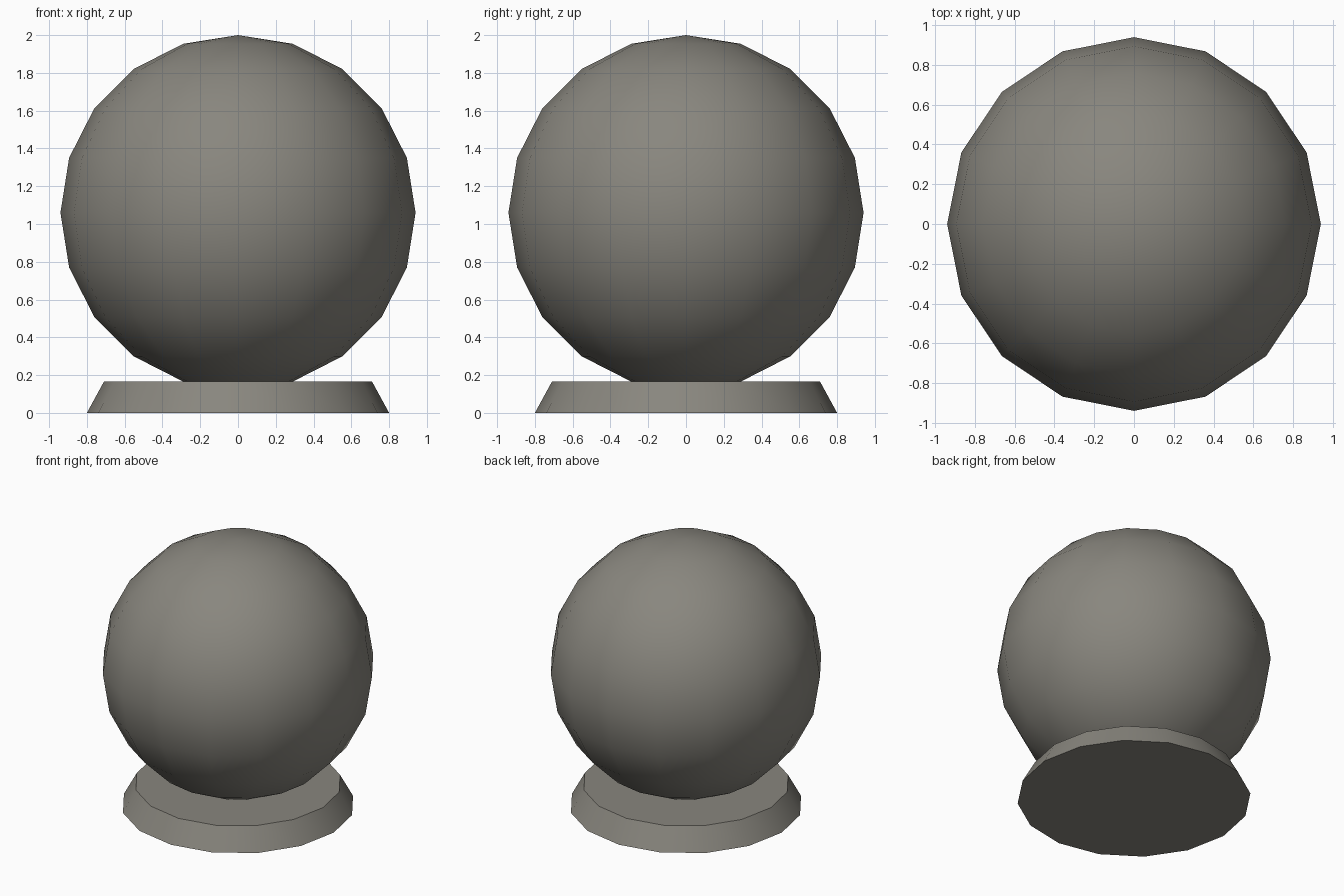
import bpy
import math

if "Cube" in bpy.data.objects:
    bpy.data.objects.remove(bpy.data.objects["Cube"])

SIDES = 16
stone = bpy.data.materials.new("warm grey")
stone.diffuse_color = (0.25, 0.24, 0.21, 1.0)
stone.use_nodes = True
stone.node_tree.nodes["Principled BSDF"].inputs["Base Color"].default_value = stone.diffuse_color


def finish(name, angle):
    obj = bpy.context.object
    obj.name = name
    obj.data.materials.append(stone)
    bpy.ops.object.shade_smooth_by_angle(angle=math.radians(angle))
    return obj


# Tapered round base
bpy.ops.mesh.primitive_cone_add(vertices=SIDES, radius1=0.80, radius2=0.71,
                                depth=0.165, location=(0, 0, 0.0825))
finish("base", 30)

# Ball resting slightly sunk into the base
bpy.ops.mesh.primitive_uv_sphere_add(segments=SIDES, ring_count=10,
                                     radius=0.94, location=(0, 0, 1.06))
finish("ball", 40)
